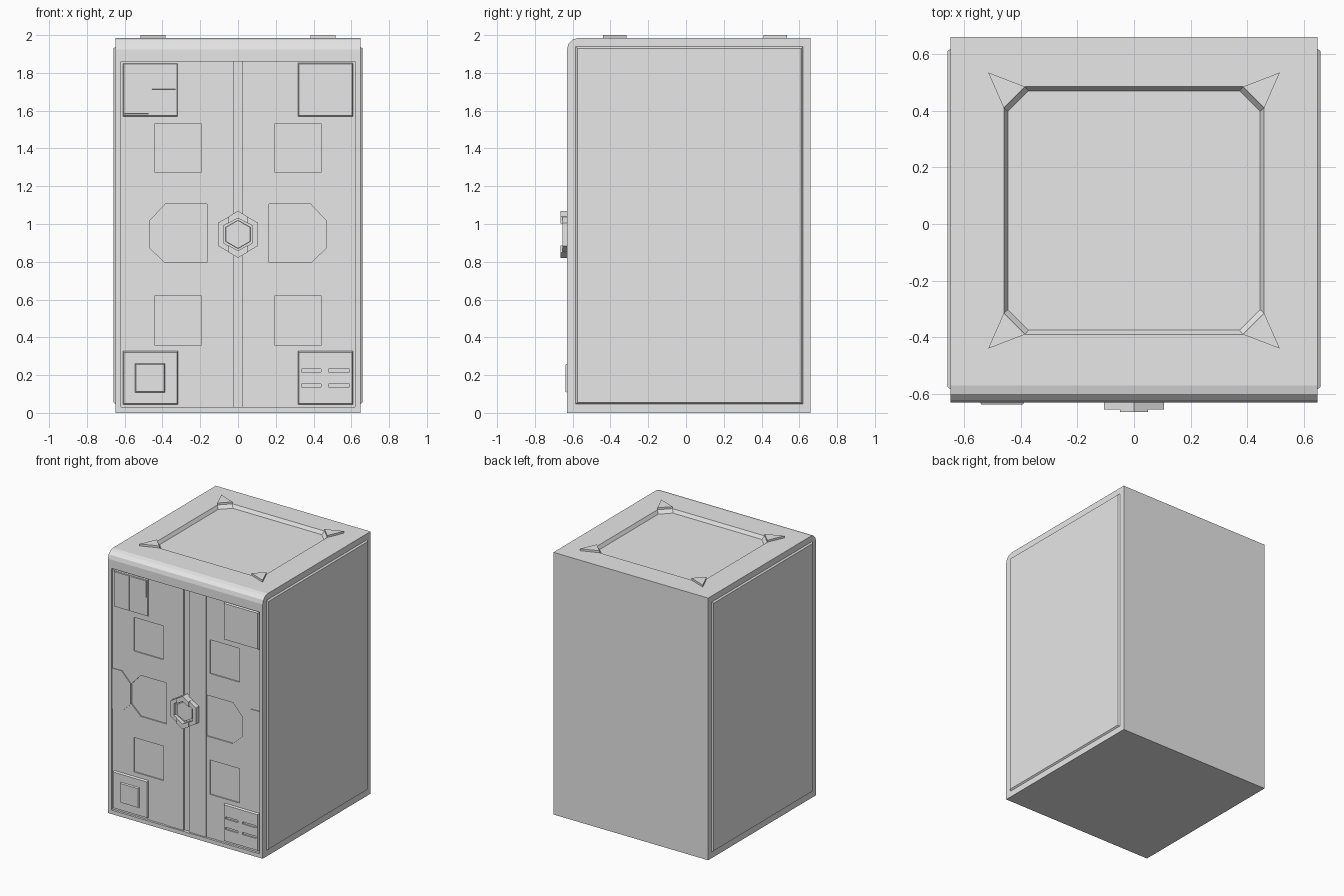
import bpy
import bmesh
from math import cos, sin, radians

cube = bpy.data.objects.get("Cube")
if cube:
    bpy.data.objects.remove(cube, do_unlink=True)

grey = bpy.data.materials.new("plain grey")
grey.use_nodes = True
GREY = (0.8, 0.8, 0.8, 1)
grey.diffuse_color = GREY
for node in grey.node_tree.nodes:
    if node.type == 'BSDF_PRINCIPLED':
        node.inputs["Base Color"].default_value = GREY

PLACE = {'x': lambda u, v, d: (d, u, v),
         'y': lambda u, v, d: (u, d, v),
         'z': lambda u, v, d: (u, v, d)}


def prism(name, pts, axis, start, end, inset=0.0):
    """Extrude an outline along an axis, shrinking the end by inset."""
    us, vs = zip(*pts)
    cu, cv = (min(us) + max(us)) / 2, (min(vs) + max(vs)) / 2
    su = 1 - 2 * inset / (max(us) - min(us))
    sv = 1 - 2 * inset / (max(vs) - min(vs))
    place = PLACE[axis]
    bm = bmesh.new()
    low = [bm.verts.new(place(u, v, start)) for u, v in pts]
    high = [bm.verts.new(place(cu + (u - cu) * su, cv + (v - cv) * sv, end)) for u, v in pts]
    bm.faces.new(low)
    bm.faces.new(high)
    n = len(pts)
    for i in range(n):
        j = (i + 1) % n
        bm.faces.new((low[i], low[j], high[j], high[i]))
    bmesh.ops.recalc_face_normals(bm, faces=bm.faces)
    mesh = bpy.data.meshes.new(name)
    bm.to_mesh(mesh)
    bm.free()
    mesh.materials.append(grey)
    obj = bpy.data.objects.new(name, mesh)
    bpy.context.collection.objects.link(obj)
    return obj


def rect(u0, u1, v0, v1):
    return [(u0, v0), (u1, v0), (u1, v1), (u0, v1)]


def flip(pts, s):
    return [(u * s, v) for u, v in pts]


def cut(obj, cutter):
    """Subtract the cutter, then remove it."""
    mod = obj.modifiers.new("cut", 'BOOLEAN')
    mod.operation = 'DIFFERENCE'
    mod.solver = 'EXACT'
    mod.object = cutter
    bpy.context.view_layer.objects.active = obj
    bpy.ops.object.modifier_apply(modifier=mod.name)
    bpy.data.objects.remove(cutter, do_unlink=True)


# Body: side profile with a rounded upper front edge
TOP, FRONT, BACK, R = 1.985, -0.63, 0.66, 0.06
profile = [(FRONT, 0), (BACK, 0), (BACK, TOP)]
profile += [(FRONT + R - R * sin(radians(a)), TOP - R + R * cos(radians(a)))
            for a in (0, 30, 60, 90)]
body = prism("body", profile, 'x', -0.648, 0.648)

# Shallow door opening and sunken lid
FLOOR, DOOR = -0.605, -0.613
cut(body, prism("door_cutter", rect(-0.62, 0.62, 0.03, 1.86), 'y', -0.7, FLOOR))
lid = [(-0.385, -0.39), (0.385, -0.39), (0.46, -0.315), (0.46, 0.41),
       (0.385, 0.485), (-0.385, 0.485), (-0.46, 0.41), (-0.46, -0.315)]
cut(body, prism("lid_cutter", lid, 'z', TOP + 0.0001, TOP - 0.025, 0.015))

# Pointed stops at the lid corners
for s in (-1, 1):
    side = "left" if s > 0 else "right"
    for place, tip, a, b in (("back", 0.535, 0.485, 0.41), ("front", -0.44, -0.39, -0.315)):
        prism(f"{place}_{side}_lid_stop",
              flip([(0.515, tip), (0.385, a), (0.46, b)], s), 'z', TOP - 0.025, 2.0)

for s in (-1, 1):
    side = "left" if s > 0 else "right"
    # Raised side panel with sloped rim
    prism(f"{side}_side_panel", rect(-0.59, 0.625, 0.04, 1.945), 'x',
          s * 0.64, s * 0.659, 0.015)

    # Door leaf with sunken squares and central bay
    leaf = prism(f"{side}_door", flip(rect(0.165, 0.62, 0.03, 1.86), s), 'y', -0.59, DOOR)
    for z0, z1 in ((1.275, 1.53), (0.36, 0.62)):
        cut(leaf, prism("square_cutter", flip(rect(0.193, 0.443, z0, z1), s),
                        'y', -0.7, DOOR + 0.009))
    bay = [(0.16, 0.795), (0.385, 0.795), (0.465, 0.87),
           (0.465, 1.02), (0.385, 1.105), (0.16, 1.105)]
    cut(leaf, prism("bay_cutter", flip(bay, s), 'y', -0.7, DOOR + 0.009))

    # Half octagon plate and upright beside the seam
    plate = [(0.62, 0.795), (0.54, 0.795), (0.465, 0.87),
             (0.465, 1.02), (0.54, 1.1), (0.62, 1.1)]
    prism(f"{side}_half_octagon", flip(plate, s), 'y', FLOOR, DOOR - 0.006)
    prism(f"{side}_upright", flip(rect(0.024, 0.165, 0.03, 1.86), s), 'y', -0.59, DOOR - 0.005)

# Corner blocks with sloped rims
blocks = {}
for s, side in ((-1, "right"), (1, "left")):
    for level, z0, z1 in (("upper", 1.56, 1.86), ("lower", 0.035, 0.335)):
        depth = -0.622 if (s, level) == (-1, "upper") else -0.628
        blocks[level, side] = prism(f"{level}_{side}_block",
                                    flip(rect(0.31, 0.618, z0, z1), s), 'y', -0.59, depth, 0.014)

# Plates on the upper right block
prism("tall_block_plate", rect(-0.604, -0.47, 1.58, 1.845), 'y', -0.61, -0.629, 0.004)
prism("small_block_plate", rect(-0.458, -0.328, 1.71, 1.845), 'y', -0.61, -0.629, 0.004)

# Button on the lower right block
button = prism("square_button", rect(-0.553, -0.378, 0.098, 0.27), 'y', -0.61, -0.638, 0.014)

# Vent slots in the lower left block
for x0, x1 in ((0.335, 0.44), (0.478, 0.59)):
    for z in (0.145, 0.225):
        cut(blocks["lower", "left"],
            prism("slot_cutter", rect(x0, x1, z - 0.008, z + 0.008), 'y', -0.7, -0.618))


# Hexagonal latch: open ring, knob and two chevron clips
def hexagon(r):
    return [(r * sin(radians(a)), 0.945 + r * cos(radians(a))) for a in range(0, 360, 60)]


ring = prism("latch_ring", hexagon(0.122), 'y', -0.6, -0.655)
cut(ring, prism("ring_cutter", hexagon(0.09), 'y', -0.7, -0.632))
prism("latch_knob", hexagon(0.08), 'y', -0.61, -0.64, 0.006)
for s, name in ((1, "upper"), (-1, "lower")):
    clip = [(-0.05, 0.095), (0, 0.124), (0.05, 0.095),
            (0.05, 0.058), (0, 0.086), (-0.05, 0.058)]
    prism(f"{name}_latch_clip", [(x, 0.945 + s * z) for x, z in clip], 'y', -0.61, -0.664)
